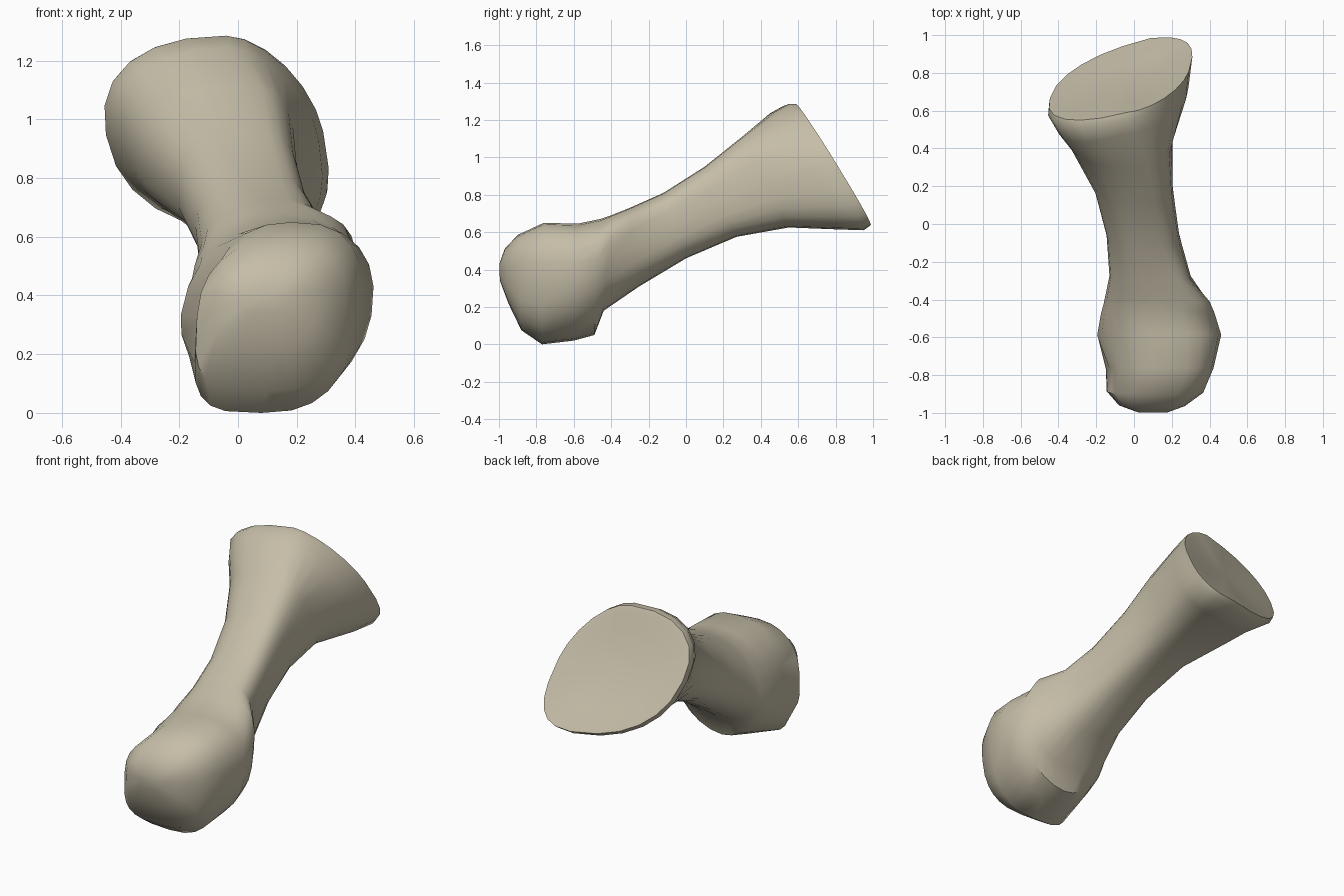
import bpy
import bmesh
import math
from mathutils import Vector

default_cube = bpy.data.objects.get("Cube")
if default_cube:
    bpy.data.objects.remove(default_cube, do_unlink=True)

SEGMENTS = 24

# One row per cross-section, front to back:
# top y, top z, bottom y, bottom z, left x, right x, top centre x, bottom centre x
NOSE = [
    (-.998, .43, -.995, .34, .02, .18, .10, .10),
    (-.97, .51, -.95, .22, -.08, .27, .12, .10),
    (-.90, .585, -.88, .075, -.14, .365, .14, .10),
    (-.76, .65, -.77, .0, -.13, .41, .18, .08),
]
KNUCKLE = [
    (-.58, .645, -.60, .02, -.195, .455, .19, .09),
    (-.46, .67, -.49, .05, -.175, .425, .16, .10),
]
SHAFT = [
    (-.40, .69, -.44, .18, -.16, .40, .13, .10),
    (-.30, .73, -.25, .31, -.13, .30, .08, .08),
    (-.12, .81, .0, .46, -.145, .24, .06, .06),
    (.10, .95, .27, .575, -.21, .205, .03, .04),
    (.30, 1.11, .55, .625, -.335, .20, .0, .04),
]
BASE = [
    (.48, 1.245, .80, .615, -.395, .275, -.03, .07),
    (.55, 1.285, .95, .61, -.45, .285, -.04, .09),
    (.59, 1.285, .985, .635, -.445, .29, -.04, .09),
]

# Corner exponents, low is squarer: upper right, upper left, lower left, lower right
NOSE_CORNERS = (.75, .85, .55, .75)
KNUCKLE_CORNERS = (.85, .85, 1.15, 1)
SHAFT_CORNERS = (.6, .95, .8, .75)
BASE_CORNERS = (1.1, .9, .85, .7)


def power(value, exponent):
    return math.copysign(abs(value) ** exponent, value)


def cross_section(row, corners, right_skew=0, left_skew=0):
    """Ring between a top and a bottom point, with its own roundness per corner."""
    top_y, top_z, low_y, low_z, left, right, top_x, low_x = row
    top = Vector((top_x, top_y, top_z))
    low = Vector((low_x, low_y, low_z))
    middle = (top + low) / 2
    upward = top - middle
    rightward = Vector((right - middle.x, right_skew, 0))
    leftward = Vector((middle.x - left, left_skew, 0))
    ring = []
    for step in range(SEGMENTS):
        angle = math.tau * step / SEGMENTS
        roundness = corners[step * len(corners) // SEGMENTS]
        across = power(math.cos(angle), roundness)
        along = power(math.sin(angle), roundness)
        sideways = rightward if across > 0 else leftward
        ring.append(middle + sideways * across + upward * along)
    return ring


def shrunk(ring, factor, push):
    """Copy of a ring scaled about its centre and moved along y."""
    centre = sum(ring, Vector()) / len(ring)
    return [centre + (point - centre) * factor + Vector((0, push, 0)) for point in ring]


def bridge(bm, first, second):
    for i in range(SEGMENTS):
        j = (i + 1) % SEGMENTS
        bm.faces.new((first[i], first[j], second[j], second[i]))


def cap(bm, ring):
    centre = bm.verts.new(sum((v.co for v in ring), Vector()) / SEGMENTS)
    for i in range(SEGMENTS):
        bm.faces.new((ring[i], ring[(i + 1) % SEGMENTS], centre))


# Single ivory bone colour
bone = bpy.data.materials.new("ivory_bone")
bone.use_nodes = True
colour = (.56, .51, .39, 1)
bone.diffuse_color = colour
bone.node_tree.nodes["Principled BSDF"].inputs["Base Color"].default_value = colour

# Loft the head, shaft and flared base into one skin
rings = [cross_section(row, NOSE_CORNERS) for row in NOSE]
rings += [cross_section(row, KNUCKLE_CORNERS) for row in KNUCKLE]
rings += [cross_section(row, SHAFT_CORNERS) for row in SHAFT]
rings += [cross_section(row, BASE_CORNERS, .02, .12) for row in BASE]

# Shallow dished joint surface at the base
rim = rings[-1]
rings.append(shrunk(rim, .92, 0))
rings.append(shrunk(rim, .6, -.015))

bm = bmesh.new()
loops = [[bm.verts.new(point) for point in ring] for ring in rings]
for first, second in zip(loops, loops[1:]):
    bridge(bm, first, second)
cap(bm, loops[0])
cap(bm, loops[-1])
bmesh.ops.recalc_face_normals(bm, faces=bm.faces)

mesh = bpy.data.meshes.new("long_bone")
bm.to_mesh(mesh)
bm.free()
mesh.materials.append(bone)
long_bone = bpy.data.objects.new("long_bone", mesh)
bpy.context.collection.objects.link(long_bone)

# Smooth skin with crisp rims
bpy.ops.object.select_all(action="DESELECT")
long_bone.select_set(True)
bpy.context.view_layer.objects.active = long_bone
bpy.ops.object.shade_smooth_by_angle(angle=math.radians(40))
